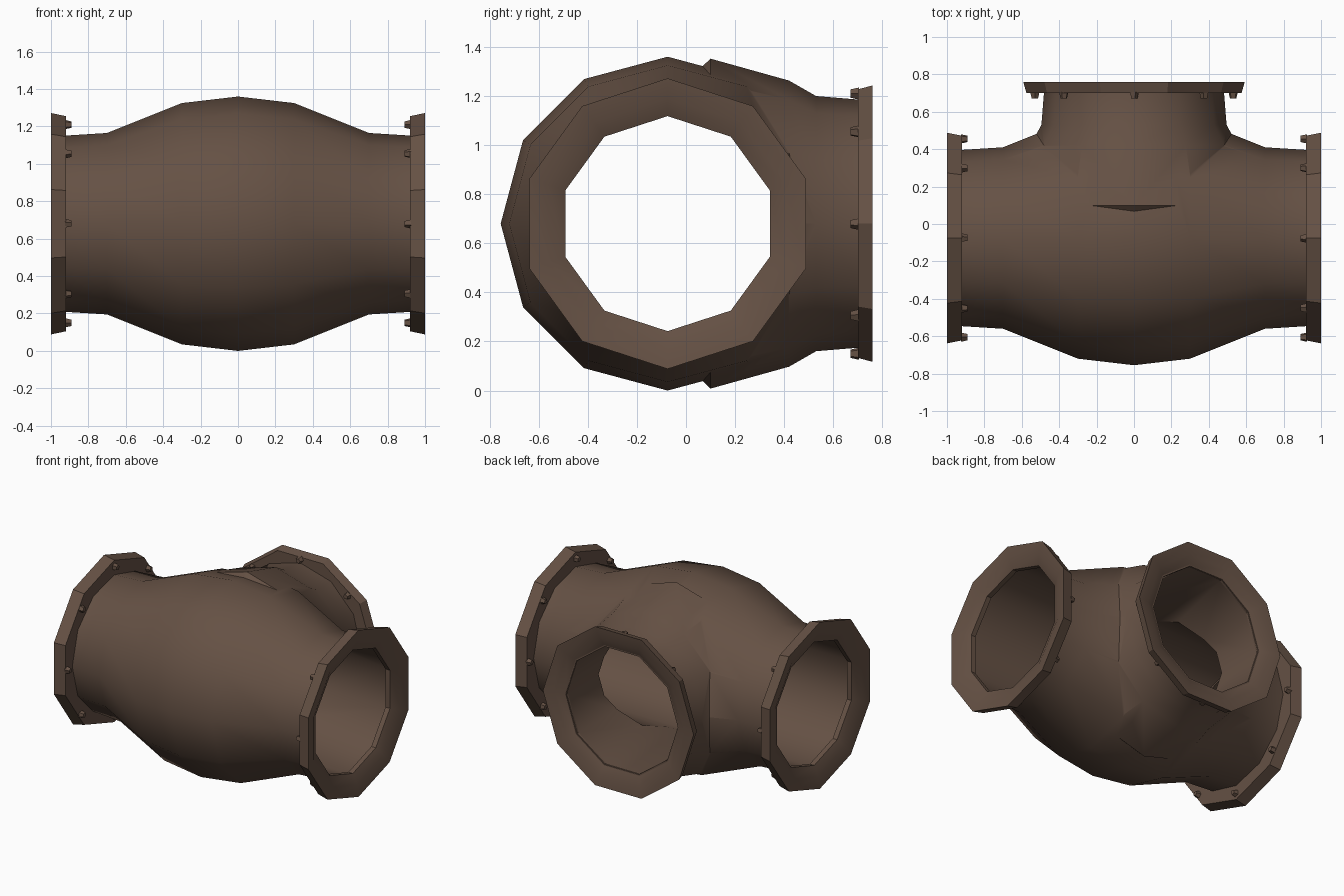
import bpy, bmesh, math
from mathutils import Matrix, Vector

if "Cube" in bpy.data.objects:
    bpy.data.objects.remove(bpy.data.objects["Cube"])

AXIS_Y, AXIS_Z = -0.075, 0.68      # centre line of the main run

iron = bpy.data.materials.new("brown_iron")
iron.diffuse_color = (0.13, 0.082, 0.058, 1)
iron.use_nodes = True
iron.node_tree.nodes["Principled BSDF"].inputs["Base Color"].default_value = iron.diffuse_color

# Each frame sends local z to the direction of one pipe opening
ALONG_X = Matrix.Translation((0, AXIS_Y, AXIS_Z)) @ Matrix.Rotation(math.pi / 2, 4, 'Y')
ALONG_NEG_X = Matrix.Translation((0, AXIS_Y, AXIS_Z)) @ Matrix.Rotation(-math.pi / 2, 4, 'Y')
ALONG_Y = Matrix.Translation((0, 0, AXIS_Z)) @ Matrix.Rotation(-math.pi / 2, 4, 'X')


def make_object(name, bm, frame):
    bmesh.ops.transform(bm, matrix=frame, verts=bm.verts)
    bmesh.ops.recalc_face_normals(bm, faces=bm.faces)
    mesh = bpy.data.meshes.new(name)
    bm.to_mesh(mesh)
    bm.free()
    mesh.materials.append(iron)
    obj = bpy.data.objects.new(name, mesh)
    bpy.context.collection.objects.link(obj)
    return obj


def revolve(name, profile, sides, frame, ring=False, scale=(1, 1, 1)):
    """Turn (radius, height) points about local z; capped, or closed as a ring."""
    bm = bmesh.new()
    loops = []
    for r, h in profile:
        loops.append([bm.verts.new((r * math.cos(2 * math.pi * i / sides) * scale[0],
                                    r * math.sin(2 * math.pi * i / sides) * scale[1], h))
                      for i in range(sides)])
    pairs = list(zip(loops, loops[1:])) + ([(loops[-1], loops[0])] if ring else [])
    for a, b in pairs:
        for i in range(sides):
            j = (i + 1) % sides
            bm.faces.new((a[i], a[j], b[j], b[i]))
    if not ring:
        bm.faces.new(loops[0])
        bm.faces.new(loops[-1])
    return make_object(name, bm, frame)


def smooth(obj, degrees):
    bpy.ops.object.select_all(action='DESELECT')
    obj.select_set(True)
    bpy.context.view_layer.objects.active = obj
    bpy.ops.object.shade_smooth_by_angle(angle=math.radians(degrees))


# Bulged main run and the side branch
half = [(0.47, 0.94), (0.485, 0.70), (0.645, 0.30)]
run_profile = [(r, -h) for r, h in half] + [(0.68, 0)] + half[::-1]
body = revolve("tee_body", run_profile, 12, ALONG_X)
branch = revolve("branch_solid", [(0.55, 0.0), (0.64, 0.10), (0.555, 0.42), (0.495, 0.53), (0.48, 0.72)],
                 12, ALONG_Y, scale=(1, 1.05, 1))

# Bores hollowing the run and the branch
run_bore = revolve("run_bore", [(0.45, -1.2), (0.45, 1.2)], 10, ALONG_X)
branch_bore = revolve("branch_bore", [(0.44, -0.08), (0.44, 1.0)], 10, ALONG_Y)

for tool, operation in ((branch, 'UNION'), (run_bore, 'DIFFERENCE'), (branch_bore, 'DIFFERENCE')):
    mod = body.modifiers.new(tool.name, 'BOOLEAN')
    mod.object = tool
    mod.operation = operation
    mod.solver = 'EXACT'
bpy.context.view_layer.update()
evaluated = body.evaluated_get(bpy.context.evaluated_depsgraph_get())
result = bpy.data.meshes.new_from_object(evaluated)
body.modifiers.clear()
body.data = result
for tool in (branch, run_bore, branch_bore):
    bpy.data.objects.remove(tool)
smooth(body, 38)

# Flanges with a dished face, and eight small bolts behind each
for side, frame, face, thick in (("right", ALONG_X, 1.0, 0.08),
                                 ("left", ALONG_NEG_X, 1.0, 0.08),
                                 ("branch", ALONG_Y, 0.76, 0.06)):
    back = face - thick
    bore = 0.438
    flange = revolve(side + "_flange",
                     [(bore, back), (0.575, back), (0.592, face), (0.51, face - 0.012), (bore, face - 0.045)],
                     10, frame, ring=True)
    smooth(flange, 25)
    bm = bmesh.new()
    for k in range(8):
        a = k * math.pi / 4
        spot = Vector((0.53 * math.cos(a), 0.53 * math.sin(a), back - 0.012))
        bmesh.ops.create_cone(bm, cap_ends=True, segments=5, radius1=0.018, radius2=0.026, depth=0.034,
                              matrix=Matrix.Translation(spot) @ Matrix.Rotation(a, 4, 'Z'))
    make_object(side + "_bolts", bm, frame)
